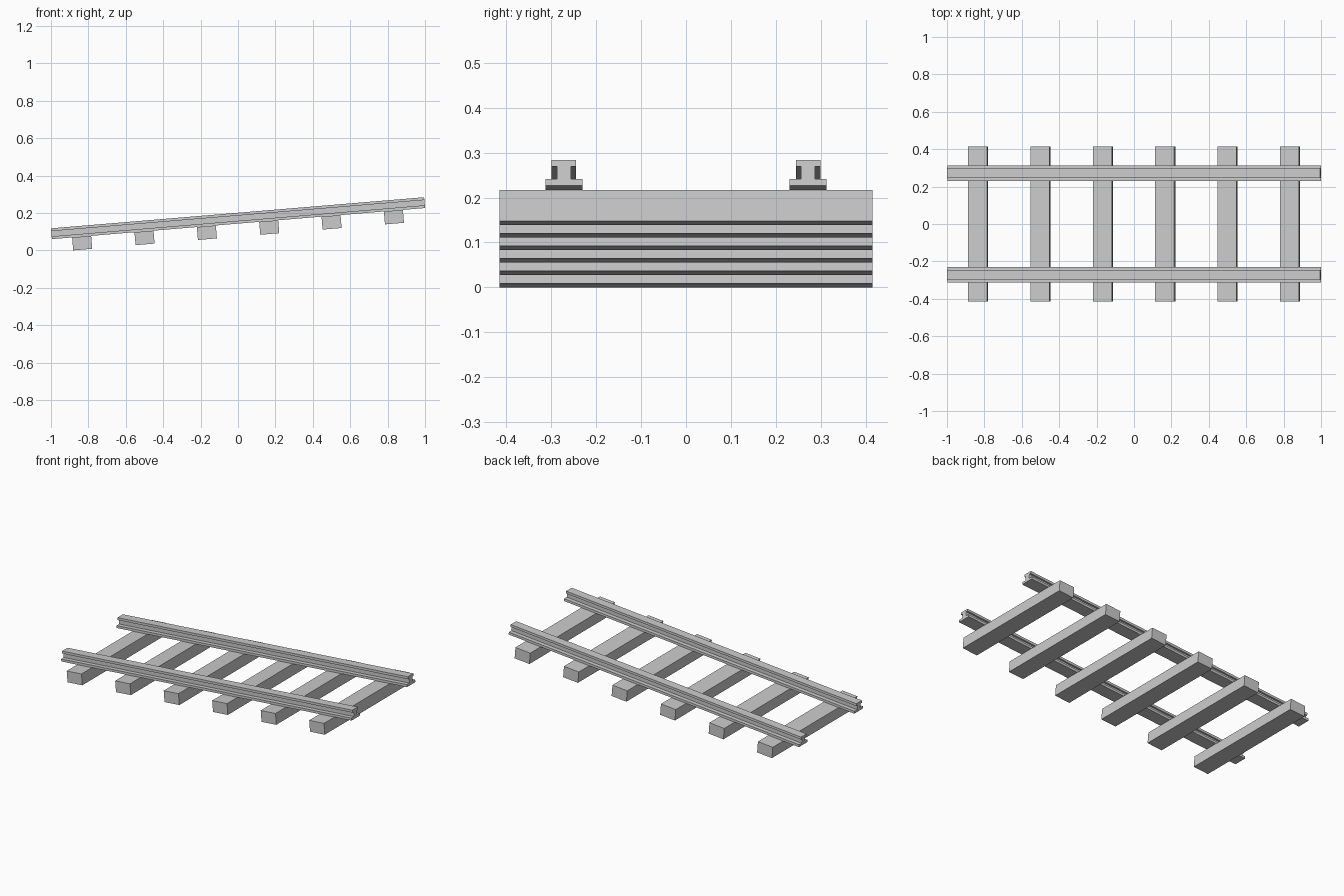
import bpy, bmesh, math
from mathutils import Matrix

if "Cube" in bpy.data.objects:
    bpy.data.objects.remove(bpy.data.objects["Cube"])

SLOPE = math.atan(1 / 12)
# everything is laid out flat (rail underside at z = 0), then tilted as one
TILT = Matrix.Translation((0.0024, 0, 0.1431)) @ Matrix.Rotation(-SLOPE, 4, 'Y')

grey = bpy.data.materials.new("plain grey")
grey.diffuse_color = (0.6, 0.6, 0.6, 1)
grey.use_nodes = True
grey.node_tree.nodes["Principled BSDF"].inputs["Base Color"].default_value = grey.diffuse_color


def extrusion(name, profile, x0, x1):
    """Extrude a closed (y, z) profile along x and tilt it."""
    bm = bmesh.new()
    face = bm.faces.new([bm.verts.new((x0, y, z)) for y, z in profile])
    out = bmesh.ops.extrude_face_region(bm, geom=[face])
    moved = [v for v in out["geom"] if isinstance(v, bmesh.types.BMVert)]
    bmesh.ops.translate(bm, verts=moved, vec=(x1 - x0, 0, 0))
    bmesh.ops.recalc_face_normals(bm, faces=bm.faces)
    bm.transform(TILT)
    mesh = bpy.data.meshes.new(name)
    bm.to_mesh(mesh)
    bm.free()
    mesh.materials.append(grey)
    obj = bpy.data.objects.new(name, mesh)
    bpy.context.collection.objects.link(obj)
    return obj


# rails: foot, web and head as one mirrored I-profile
half = [(0.041, 0), (0.041, 0.015), (0.0155, 0.015),
        (0.0155, 0.043), (0.027, 0.043), (0.027, 0.058)]
outline = half + [(-y, z) for y, z in reversed(half)]
for side, yc in (("front", -0.272), ("back", 0.272)):
    extrusion(side + "_rail", [(y + yc, z) for y, z in outline], -1.001, 1.001)

# sleepers under the rails
sleeper = [(-0.415, -0.0692), (0.415, -0.0692), (0.415, 0), (-0.415, 0)]
for i in range(6):
    xc = (i - 2.5) * 0.3345 - 0.005
    extrusion(f"sleeper_{i + 1}", sleeper, xc - 0.051, xc + 0.051)
